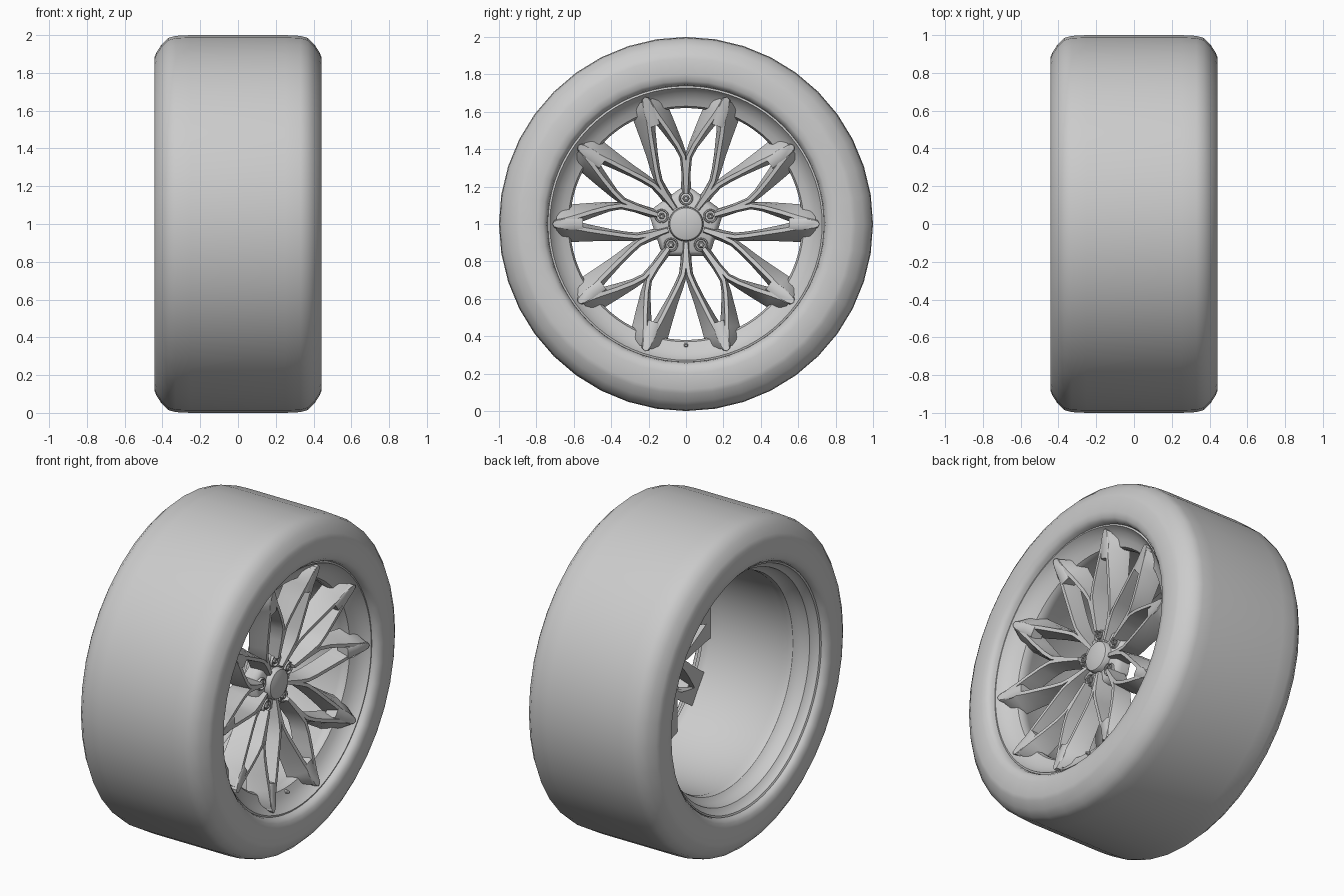
import bpy, bmesh
from math import sin, cos, pi, radians, hypot
from mathutils import Vector

if "Cube" in bpy.data.objects:
    bpy.data.objects.remove(bpy.data.objects["Cube"])


def finish(name, bm, angle=35):
    bmesh.ops.recalc_face_normals(bm, faces=bm.faces)
    me = bpy.data.meshes.new(name)
    bm.to_mesh(me)
    bm.free()
    ob = bpy.data.objects.new(name, me)
    bpy.context.collection.objects.link(ob)
    bpy.ops.object.select_all(action='DESELECT')
    ob.select_set(True)
    bpy.context.view_layer.objects.active = ob
    bpy.ops.object.shade_smooth_by_angle(angle=radians(angle))
    return ob


def loft(bm, rings, closed=False, caps=False):
    """Skin a list of vertex rings."""
    vs = [[bm.verts.new(p) for p in ring] for ring in rings]
    pairs = list(zip(vs, vs[1:])) + ([(vs[-1], vs[0])] if closed else [])
    n = len(vs[0])
    for a, b in pairs:
        for i in range(n):
            j = (i + 1) % n
            bm.faces.new((a[i], a[j], b[j], b[i]))
    if caps:
        bm.faces.new(vs[0])
        bm.faces.new(vs[-1])


def revolve(bm, profile, n, cy=0, cz=1, **kw):
    """Spin (x, radius) points about an axis parallel to x."""
    loft(bm, [[(x, cy + r * cos(2 * pi * i / n), cz + r * sin(2 * pi * i / n))
               for i in range(n)] for x, r in profile], **kw)


# Tyre: half profile mirrored across the middle
half = [(0.25, 1.0), (0.33, 0.996), (0.37, 0.985), (0.405, 0.95), (0.432, 0.908),
        (0.441, 0.885), (0.442, 0.80), (0.436, 0.765), (0.415, 0.745), (0.37, 0.735),
        (0.33, 0.74)]
bm = bmesh.new()
revolve(bm, [(-x, r) for x, r in reversed(half)] + half, 40)
finish("tyre", bm, 40)

# Rim: lips, front dish, barrel and rear steps as one shell
bm = bmesh.new()
revolve(bm, [(0.37, 0.742), (0.395, 0.738), (0.398, 0.728), (0.385, 0.72), (0.36, 0.70),
             (0.335, 0.665), (0.32, 0.63), (0.30, 0.62), (0.26, 0.622), (0.22, 0.64),
             (-0.20, 0.66), (-0.24, 0.65), (-0.27, 0.655), (-0.30, 0.685),
             (-0.355, 0.695), (-0.375, 0.72), (-0.40, 0.728), (-0.405, 0.738),
             (-0.37, 0.745), (-0.22, 0.70), (0.24, 0.68), (0.33, 0.715)], 80, closed=True)
finish("rim", bm)


# Spokes: ten stems that fork into two arms, neighbouring arms meeting at ten tips
def face_x(r):
    return 0.27 + 0.122 * max(0, (r - 0.1) / 0.59)


def arm(bm, path, angle, side):
    """path: (radial, sideways, foot width on window side, foot width on inner side)"""
    a = radians(angle)
    e_r, e_t = Vector((0, cos(a), sin(a))), Vector((0, -sin(a), cos(a))) * side
    rings = []
    for i, (u, v, wo, wi) in enumerate(path):
        p, q = path[max(i - 1, 0)], path[min(i + 1, len(path) - 1)]
        t = Vector((q[0] - p[0], q[1] - p[1])).normalized()
        c = Vector((0, 0, 1)) + e_r * u + e_t * v
        nrm = e_t * t.x - e_r * t.y
        x, depth = face_x(hypot(u, v)), 0.11
        rings.append([c + nrm * off + Vector((x - dx, 0, 0)) for off, dx in (
            (-wo, depth), (-wo * 0.8, depth * 0.65), (-0.010, 0.002), (0.010, 0.002),
            (wi * 0.85, depth * 0.65), (wi, depth))])
    loft(bm, rings, caps=True)


root_arm = [(0.10, 0.0, 0.02, 0.03), (0.20, 0.006, 0.02, 0.024), (0.27, 0.016, 0.022, 0.022),
            (0.33, 0.042, 0.03, 0.022), (0.40, 0.077, 0.04, 0.023), (0.50, 0.127, 0.06, 0.03),
            (0.57, 0.165, 0.078, 0.035), (0.62, 0.188, 0.09, 0.03), (0.66, 0.204, 0.045, 0.02)]
bolt_arm = [(0.16, 0.0, 0.018, 0.026), (0.28, 0.005, 0.018, 0.02), (0.36, 0.013, 0.02, 0.02),
            (0.42, 0.043, 0.03, 0.022), (0.50, 0.095, 0.05, 0.03), (0.57, 0.145, 0.07, 0.035),
            (0.62, 0.178, 0.088, 0.03), (0.66, 0.2, 0.045, 0.02)]
bm = bmesh.new()
for k in range(5):
    for side in (1, -1):
        arm(bm, root_arm, 270 + 72 * k, side)
        arm(bm, bolt_arm, 306 + 72 * k, side)
finish("spokes", bm, 40)

# Raised rounded tips where two arms meet the rim
bm = bmesh.new()
for k in range(10):
    a = radians(36 * k)
    e_r, e_t = Vector((0, cos(a), sin(a))), Vector((0, -sin(a), cos(a)))
    rings = []
    for x_off, s in ((-0.07, 1.35), (-0.005, 1.05), (0.0, 0.85)):
        ring = []
        for u, w in ((0.55, -0.03), (0.62, -0.03), (0.68, -0.026), (0.704, -0.017),
                     (0.714, 0), (0.704, 0.017), (0.68, 0.026), (0.62, 0.03), (0.55, 0.03)):
            ring.append(Vector((face_x(u) + x_off, 0, 1)) + e_r * u + e_t * w * s)
        rings.append(ring)
    loft(bm, rings, caps=True)
finish("spoke_tips", bm, 40)

# Hub: pentagon with clipped corners pointing at the bolts
bm = bmesh.new()
rings = []
for x, s in ((0.16, 1.0), (0.21, 1.0), (0.235, 0.93), (0.245, 0.85)):
    ring = []
    for k in range(5):
        for d in (-9, 9):
            a = radians(90 + 72 * k + d)
            ring.append((x, 0.193 * s * cos(a), 1 + 0.193 * s * sin(a)))
    rings.append(ring)
loft(bm, rings, caps=True)
finish("hub", bm)

# Domed centre cap
bm = bmesh.new()
revolve(bm, [(0.2, 0.096), (0.272, 0.092), (0.28, 0.086), (0.288, 0.06), (0.292, 0.02)],
        40, caps=True)
finish("centre_cap", bm)

# Lug seats and nuts
seats, nuts = bmesh.new(), bmesh.new()
for k in range(5):
    a = radians(90 + 72 * k)
    cy, cz = 0.137 * cos(a), 1 + 0.137 * sin(a)
    revolve(seats, [(0.23, 0.04), (0.258, 0.036), (0.258, 0.03), (0.235, 0.025)],
            20, cy, cz, closed=True)
    revolve(nuts, [(0.23, 0.019), (0.258, 0.019), (0.262, 0.015), (0.262, 0.009), (0.248, 0.008)],
            6, cy, cz, caps=True)
finish("lug_seats", seats)
finish("lug_nuts", nuts)

# Small valve stem at the bottom of the rim
bm = bmesh.new()
revolve(bm, [(0.30, 0.011), (0.335, 0.011), (0.34, 0.007), (0.35, 0.007)], 12, 0, 0.352, caps=True)
finish("valve", bm)
